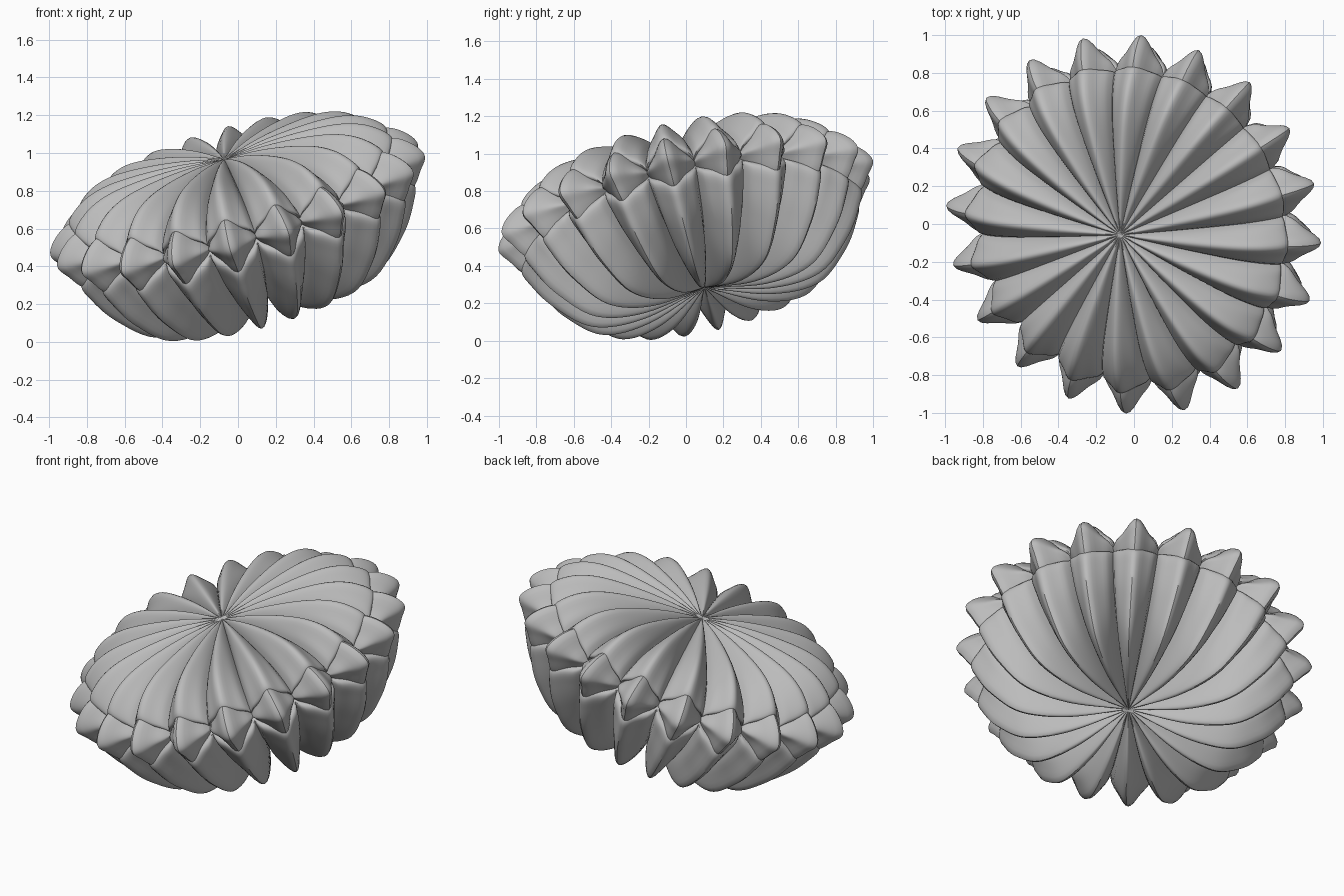
import bpy, bmesh, math
from mathutils import Vector

cube = bpy.data.objects.get("Cube")
if cube:
    bpy.data.objects.remove(cube)

LOBES, SIDES, STEPS = 20, 16, 6
PHASE = math.radians(-4)
CENTRE = Vector((0, 0, 0.715))
TILT = Vector((0, 0, 1)).rotation_difference(Vector((-0.29, -0.23, 1)))

mat = bpy.data.materials.new("soft_grey")
mat.use_nodes = True
GREY = (0.5, 0.5, 0.5, 1)
mat.diffuse_color = GREY
mat.node_tree.nodes["Principled BSDF"].inputs["Base Color"].default_value = GREY


def smooth_path(pts):
    """Catmull-Rom through (radius, height) points."""
    p = [Vector(q) for q in pts]
    p = [2 * p[0] - p[1]] + p + [2 * p[-1] - p[-2]]
    out = []
    for a, b, c, d in zip(p, p[1:], p[2:], p[3:]):
        for i in range(STEPS):
            t = i / STEPS
            out.append(0.5 * (2 * b + (c - a) * t + (2 * a - 5 * b + 4 * c - d) * t ** 2
                              + (3 * b - a - 3 * c + d) * t ** 3))
    return out + [p[-2]]


def lobed_part(name, ridge, valley, power, fold):
    """Revolve a profile that swings between valley and ridge around the axis."""
    ridge, valley = smooth_path(ridge), smooth_path(valley)
    bm = bmesh.new()
    count = LOBES * SIDES
    rings = []
    for r, v in zip(ridge, valley):
        ring = []
        for i in range(count):
            u = (i % SIDES) / SIDES
            w = math.sin(math.pi * u) ** power
            # shallow pleats either side of each petal's spine, strongest near the rim
            w -= fold * math.sin(2 * math.pi * u) ** 2 * max(0, r.x - 0.35)
            p = v.lerp(r, w)
            a = PHASE + 2 * math.pi * (i / SIDES - 0.5) / LOBES
            co = Vector((p.x * math.cos(a), p.x * math.sin(a), p.y))
            ring.append(bm.verts.new(TILT @ co + CENTRE))
        rings.append(ring)
    for lo, hi in zip(rings, rings[1:]):
        for i in range(count):
            j = (i + 1) % count
            bm.faces.new((lo[i], hi[i], hi[j], lo[j]))
    bmesh.ops.remove_doubles(bm, verts=bm.verts, dist=0.0001)
    bmesh.ops.recalc_face_normals(bm, faces=bm.faces)
    mesh = bpy.data.meshes.new(name)
    bm.to_mesh(mesh)
    bm.free()
    mesh.materials.append(mat)
    obj = bpy.data.objects.new(name, mesh)
    bpy.context.collection.objects.link(obj)
    bpy.ops.object.select_all(action='DESELECT')
    obj.select_set(True)
    bpy.context.view_layer.objects.active = obj
    bpy.ops.object.shade_smooth_by_angle(angle=math.radians(40))


# Upper cap of petals
lobed_part("upper_petals",
           [(0, .27), (.25, .3), (.5, .305), (.68, .285), (.81, .23), (.89, .14), (.8, .06)],
           [(0, .27), (.25, .24), (.48, .2), (.64, .16), (.76, .1), (.83, .03), (.78, .0)],
           0.8, 0.35)

# Blunt petals sticking out between cap and base
lobed_part("rim_petals",
           [(.7, .17), (.88, .15), (.98, .09), (1.03, .01), (.99, -.06), (.9, -.16), (.7, -.2)],
           [(.7, .02), (.76, .02), (.82, .01), (.84, 0), (.82, -.01), (.76, -.02), (.7, -.02)],
           0.95, 0.3)

# Deep lower body of petals
lobed_part("lower_petals",
           [(.8, -.03), (.93, -.12), (.9, -.23), (.8, -.38), (.62, -.53), (.35, -.55), (0, -.46)],
           [(.78, 0), (.83, -.04), (.78, -.12), (.69, -.22), (.54, -.32), (.3, -.4), (0, -.46)],
           0.7, 0.3)
